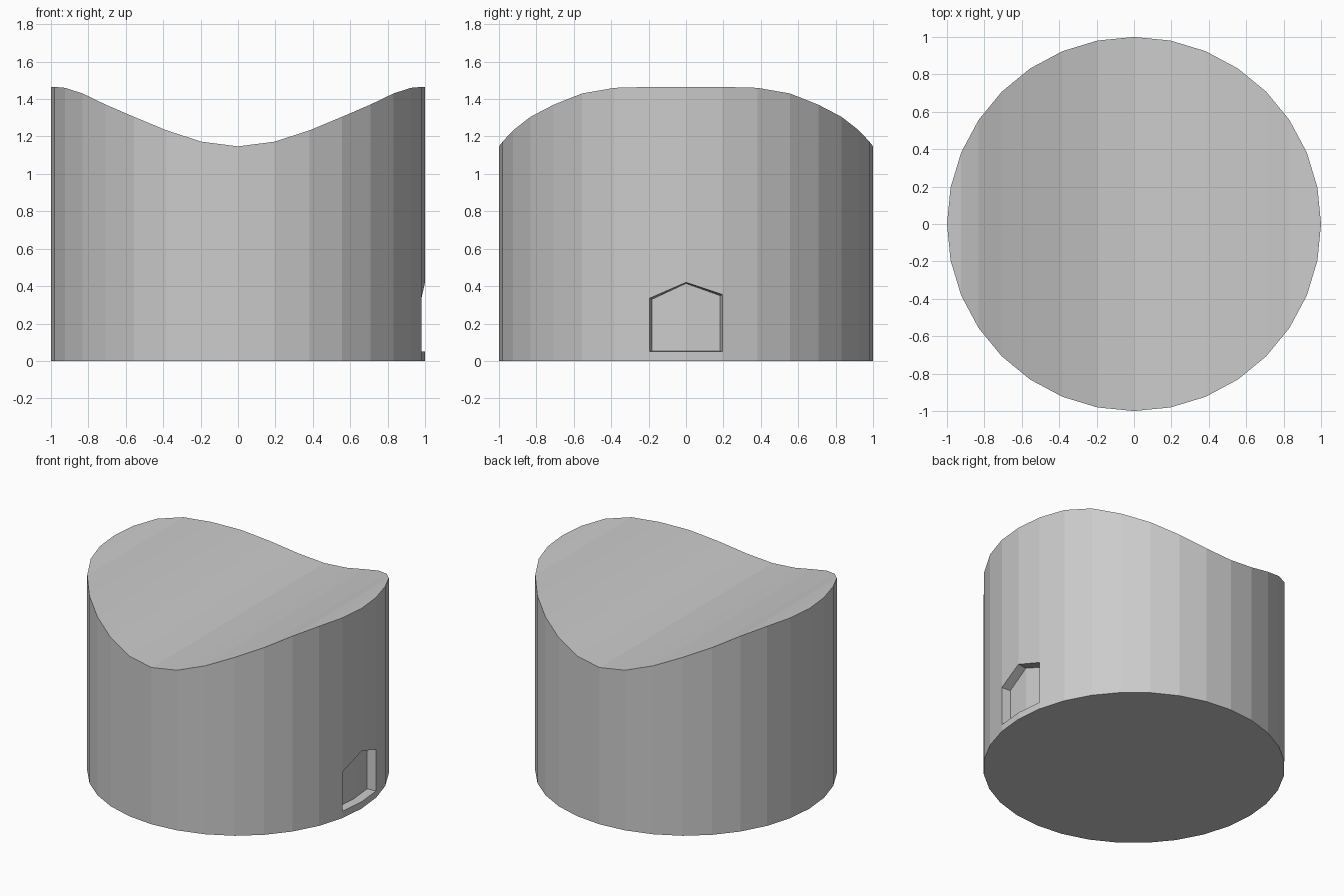
import bpy, bmesh, math

if "Cube" in bpy.data.objects:
    bpy.data.objects.remove(bpy.data.objects["Cube"])

N = 32
# rim height by step from the side (x = +-1) to the front/back (x = 0)
RIM = [1.465, 1.465, 1.46, 1.43, 1.37, 1.305, 1.233, 1.172, 1.147]
# doorway columns: step -> height of the door head
DOOR = {-1: 0.335, 0: 0.42, 1: 0.355}
SILL = 0.05
INNER = 0.935   # radius of the recessed door panel

bm = bmesh.new()


def vert(k, z, r=1.0):
    a = 2 * math.pi * k / N
    return bm.verts.new((r * math.cos(a), r * math.sin(a), z))


def rim(k):
    q = k % 16
    return RIM[min(q, 16 - q)]


# vertical columns of the drum, with extra points beside the doorway
cols = {}
for k in range(-15, 17):
    zs = [0, SILL, DOOR[k], rim(k)] if k in DOOR else [0, rim(k)]
    cols[k] = [vert(k, z) for z in zs]

# drum wall, leaving the doorway open
for k in range(-15, 17):
    a, b = cols[k], cols[k + 1 if k < 16 else -15]
    if len(a) == 4 and len(b) == 4:
        for i in (0, 2):
            bm.faces.new((a[i], b[i], b[i + 1], a[i + 1]))
    else:
        bm.faces.new(a[:1] + b + a[:0:-1])

# flat base
bm.faces.new([cols[k][0] for k in range(16, -16, -1)])

# curved roof: strips running front to back
for k in range(0, 16):
    ring = [cols[k][-1], cols[k + 1][-1]]
    if k + 1 < 16:
        ring.append(cols[-k - 1][-1])
    if k > 0:
        ring.append(cols[-k][-1])
    bm.faces.new(ring)

# recessed doorway panel and its reveals
inner = {k: [vert(k, SILL + 0.003, INNER), vert(k, h - 0.006, INNER)]
         for k, h in DOOR.items()}
for k in (-1, 0):
    bm.faces.new((inner[k][0], inner[k + 1][0], inner[k + 1][1], inner[k][1]))
outer_loop = [cols[k][1] for k in (-1, 0, 1)] + [cols[k][2] for k in (1, 0, -1)]
inner_loop = [inner[k][0] for k in (-1, 0, 1)] + [inner[k][1] for k in (1, 0, -1)]
for i in range(6):
    j = (i + 1) % 6
    bm.faces.new((outer_loop[i], outer_loop[j], inner_loop[j], inner_loop[i]))

bmesh.ops.recalc_face_normals(bm, faces=bm.faces)
mesh = bpy.data.meshes.new("saddle_roof_drum")
bm.to_mesh(mesh)
bm.free()
bpy.context.collection.objects.link(bpy.data.objects.new("saddle_roof_drum", mesh))
